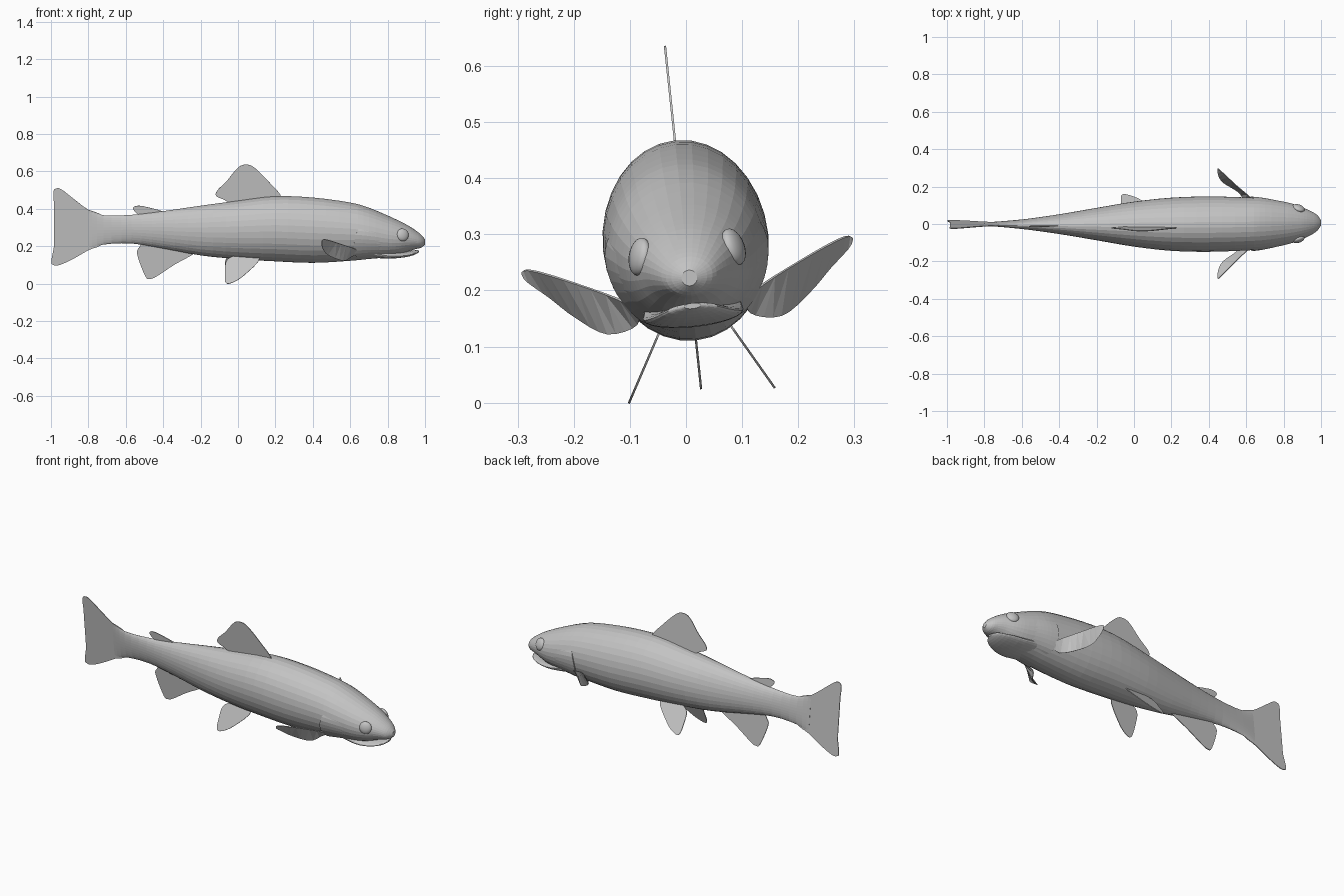
import bpy, bmesh, math
from mathutils import Matrix, Vector

cube = bpy.data.objects.get("Cube")
if cube:
    bpy.data.objects.remove(cube, do_unlink=True)

grey = bpy.data.materials.new("plain_grey")
grey.use_nodes = True
tone = (0.55, 0.55, 0.55, 1)
grey.diffuse_color = tone
grey.node_tree.nodes["Principled BSDF"].inputs["Base Color"].default_value = tone

# The whole fish leans slightly about its long axis
pivot = Vector((0, 0, 0.28))
LEAN = Matrix.Translation(pivot) @ Matrix.Rotation(0.105, 4, 'X') @ Matrix.Translation(-pivot)


def finish(name, bm, smooth=False):
    bmesh.ops.recalc_face_normals(bm, faces=bm.faces)
    bm.transform(LEAN)
    mesh = bpy.data.meshes.new(name)
    bm.to_mesh(mesh)
    bm.free()
    mesh.materials.append(grey)
    for p in mesh.polygons:
        p.use_smooth = smooth
    obj = bpy.data.objects.new(name, mesh)
    bpy.context.collection.objects.link(obj)
    return obj


def spline(points, steps, closed):
    """Smooth curve through points of any dimension."""
    n = len(points)
    pick = (lambda i: points[i % n]) if closed else (lambda i: points[max(0, min(n - 1, i))])
    out = []
    for i in range(n if closed else n - 1):
        for s in range(steps):
            t = s / steps
            out.append(tuple(
                b + 0.5 * t * (c - a + t * (2 * a - 5 * b + 4 * c - d + t * (3 * (b - c) + d - a)))
                for a, b, c, d in zip(pick(i - 1), pick(i), pick(i + 1), pick(i + 2))))
    if not closed:
        out.append(tuple(points[-1]))
    return out


def section_point(sec, ang, scale=1.0):
    x, low, high, half = sec
    mid, rad = (low + high) / 2, (high - low) / 2
    return Vector((x, half * scale * math.cos(ang), mid + rad * scale * math.sin(ang)))


def loft(name, sections, sides):
    bm = bmesh.new()
    rings = [[bm.verts.new(section_point(s, math.tau * k / sides)) for k in range(sides)]
             for s in sections]
    for a, b in zip(rings, rings[1:]):
        for k in range(sides):
            j = (k + 1) % sides
            bm.faces.new((a[k], a[j], b[j], b[k]))
    bm.faces.new(rings[0])
    bm.faces.new(rings[-1])
    return finish(name, bm)


# Body sections: x, underside z, back z, half width
body = spline([
    (-0.80, 0.180, 0.395, 0.003), (-0.72, 0.208, 0.366, 0.012), (-0.57, 0.214, 0.368, 0.028),
    (-0.40, 0.187, 0.388, 0.052), (-0.20, 0.150, 0.417, 0.086), (0.00, 0.130, 0.444, 0.120),
    (0.20, 0.118, 0.468, 0.142), (0.40, 0.110, 0.461, 0.148), (0.60, 0.121, 0.434, 0.142),
    (0.70, 0.131, 0.406, 0.135), (0.80, 0.140, 0.364, 0.117), (0.86, 0.154, 0.336, 0.101),
    (0.91, 0.172, 0.310, 0.081), (0.95, 0.184, 0.284, 0.062), (0.98, 0.192, 0.260, 0.042),
    (1.00, 0.208, 0.236, 0.014)], 3, False)
loft("body", body, 32)

# Lower jaw, with a narrow gap under the snout for the mouth
loft("lower_jaw", spline([
    (0.70, 0.140, 0.215, 0.085), (0.80, 0.134, 0.180, 0.090), (0.87, 0.139, 0.172, 0.082),
    (0.92, 0.147, 0.173, 0.064), (0.95, 0.157, 0.177, 0.044), (0.967, 0.167, 0.177, 0.015)],
    2, False), 24)


def body_section(x):
    for a, b in zip(body, body[1:]):
        if a[0] <= x <= b[0]:
            t = (x - a[0]) / (b[0] - a[0])
            return tuple(p + t * (q - p) for p, q in zip(a, b))
    return body[-1]


def gill_cover(name, side):
    """Thin raised plate that fades into the cheek and drops off at its rear edge."""
    bm = bmesh.new()
    rows, cols = 10, 8
    grid = []
    for r in range(rows + 1):
        v = 2 * r / rows - 1
        ang = math.radians(-25 + 42 * v)
        rear = 0.62 + 0.03 * v * v
        line = []
        for c in range(-1, cols + 1):
            u = max(c, 0) / cols
            lift = 0.055 * (1 - u) * min(1, 3 * (1 - abs(v)))
            scale = 0.96 if c < 0 else 0.985 + lift
            p = section_point(body_section(rear + u * (0.80 - rear)), ang, scale)
            p.y *= side
            line.append(bm.verts.new(p))
        grid.append(line)
    for a, b in zip(grid, grid[1:]):
        for k in range(cols + 1):
            bm.faces.new((a[k], a[k + 1], b[k + 1], b[k]))
    finish(name, bm)


def fin(name, points, thickness=0.004):
    bm = bmesh.new()
    face = bm.faces.new([bm.verts.new(p) for p in spline(points, 4, True)])
    bmesh.ops.triangulate(bm, faces=[face])
    obj = finish(name, bm)
    mod = obj.modifiers.new("thickness", 'SOLIDIFY')
    mod.thickness = thickness
    mod.offset = 0


def flat_fin(name, outline):
    fin(name, [(x, 0, z) for x, z in outline])


# Fins on the middle plane
flat_fin("tail_fin", [
    (-0.72, 0.355), (-0.80, 0.395), (-0.87, 0.447), (-0.94, 0.502), (-0.97, 0.510),
    (-0.987, 0.49), (-0.982, 0.41), (-0.972, 0.31), (-0.982, 0.21), (-0.998, 0.12),
    (-0.990, 0.10), (-0.955, 0.098), (-0.88, 0.132), (-0.80, 0.178), (-0.72, 0.22)])
flat_fin("dorsal_fin", [
    (0.23, 0.463), (0.17, 0.54), (0.09, 0.62), (0.045, 0.638), (0.0, 0.622), (-0.06, 0.55),
    (-0.11, 0.50), (-0.117, 0.47), (-0.08, 0.452), (-0.02, 0.43), (0.15, 0.44)])
flat_fin("adipose_fin", [
    (-0.40, 0.385), (-0.48, 0.408), (-0.535, 0.417), (-0.562, 0.402), (-0.52, 0.365),
    (-0.42, 0.365)])
flat_fin("anal_fin", [
    (-0.23, 0.165), (-0.34, 0.10), (-0.435, 0.037), (-0.47, 0.024), (-0.495, 0.037),
    (-0.538, 0.15), (-0.53, 0.19), (-0.48, 0.225), (-0.28, 0.19)])

# Paired parts
for label, side in (("left", 1), ("right", -1)):
    gill_cover(label + "_gill_cover", side)
    fin(label + "_pectoral_fin", [(x, y * side, z) for x, y, z in (
        (0.645, 0.11, 0.185), (0.55, 0.20, 0.232), (0.465, 0.283, 0.266), (0.448, 0.293, 0.252),
        (0.453, 0.25, 0.213), (0.48, 0.21, 0.175), (0.56, 0.155, 0.138), (0.60, 0.10, 0.150))])
    pelvic = [(0.115, 0.14), (0.03, 0.052), (-0.035, 0.015), (-0.066, 0.018),
              (-0.07, 0.07), (-0.06, 0.13), (0.0, 0.155)]
    fin(label + "_pelvic_fin", [(x, side * (0.067 + 0.56 * (0.125 - z)), z) for x, z in pelvic])
    # Eye: a flattened ball turned a little towards the nose
    bm = bmesh.new()
    bmesh.ops.create_uvsphere(bm, u_segments=20, v_segments=12, radius=0.034,
                              matrix=Matrix.Translation((0.88, side * 0.084, 0.269))
                              @ Matrix.Rotation(-side * 0.35, 4, 'Z')
                              @ Matrix.Rotation(side * 0.25, 4, 'X')
                              @ Matrix.Diagonal((1, 0.5, 1, 1)))
    finish(label + "_eye", bm, True)
